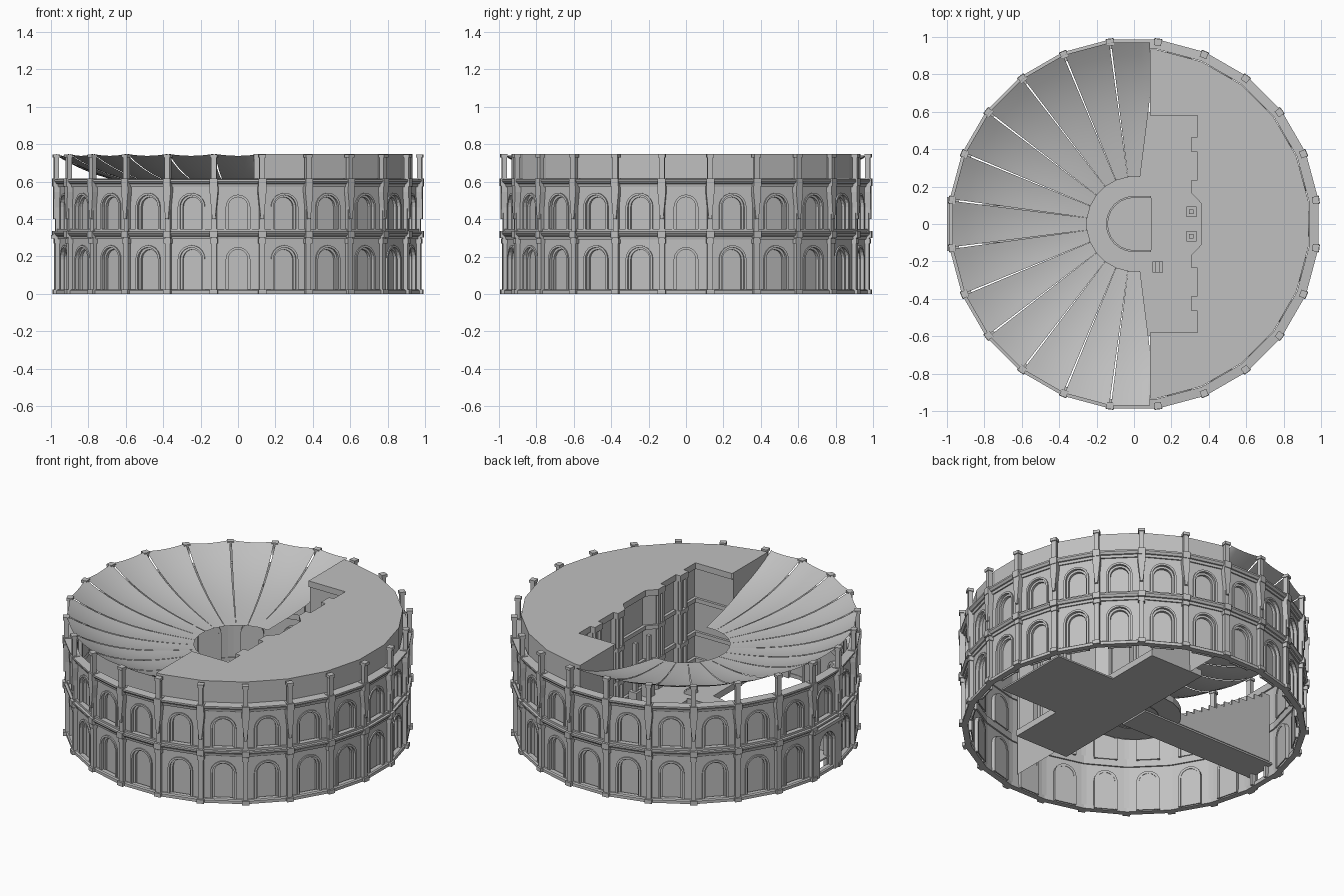
import bpy, bmesh
from math import pi, sin, cos, tan, radians

old = bpy.data.objects.get("Cube")
if old:
    bpy.data.objects.remove(old)

stone = bpy.data.materials.new("grey_stone")
stone.use_nodes = True
GREY = (0.53, 0.53, 0.53, 1)
stone.diffuse_color = GREY
stone.node_tree.nodes["Principled BSDF"].inputs["Base Color"].default_value = GREY

BAYS = 24
STEP = 2 * pi / BAYS
HALF = STEP / 2
WALL = 0.958                  # distance of the outer wall face from the axis
THICK = 0.014
ROOF = 0.748
FLOOR = 0.08
bay_angles = [k * STEP for k in range(BAYS)]
corner_angles = [(k + 0.5) * STEP for k in range(BAYS)]


def finish(bm, name, smooth=False, fix=True):
    if fix:
        bmesh.ops.recalc_face_normals(bm, faces=bm.faces[:])
    mesh = bpy.data.meshes.new(name)
    bm.to_mesh(mesh)
    bm.free()
    mesh.materials.append(stone)
    obj = bpy.data.objects.new(name, mesh)
    bpy.context.collection.objects.link(obj)
    if smooth:
        for p in mesh.polygons:
            p.use_smooth = True


def polar(angle, t, d, z):
    """Point at tangent offset t, distance d out and height z."""
    return (d * cos(angle) - t * sin(angle), d * sin(angle) + t * cos(angle), z)


def prism(bm, angle, pts, d0, d1):
    """Outline in the (tangent, height) plane, extruded outward from d0 to d1."""
    inner = [bm.verts.new(polar(angle, t, d0, z)) for t, z in pts]
    outer = [bm.verts.new(polar(angle, t, d1, z)) for t, z in pts]
    bm.faces.new(inner)
    bm.faces.new(outer[::-1])
    for i in range(len(pts)):
        j = (i + 1) % len(pts)
        bm.faces.new((inner[i], outer[i], outer[j], inner[j]))


def rect(w, z0, z1):
    return [(-w, z0), (-w, z1), (w, z1), (w, z0)]


def arch(w, z0, top, n=10):
    """Round-headed outline, from the right foot over to the left foot."""
    spring = top - w
    curve = [(w * cos(pi * i / n), spring + w * sin(pi * i / n)) for i in range(n + 1)]
    return [(w, z0)] + curve + [(-w, z0)]


def arch_band(w_out, w_in, z0, top):
    return arch(w_out, z0, top)[::-1] + arch(w_in, z0, top - w_out + w_in)


def box(bm, x0, x1, y0, y1, z0, z1):
    prism(bm, 0, [(y0, z0), (y0, z1), (y1, z1), (y1, z0)], x0, x1)


def ring(name, profile):
    """Closed (distance, height) profile swept round the polygon."""
    bm = bmesh.new()
    loops = [[bm.verts.new(polar(a, 0, d / cos(HALF), z)) for d, z in profile]
             for a in corner_angles]
    n = len(profile)
    for k in range(BAYS):
        a, b = loops[k], loops[(k + 1) % BAYS]
        for i in range(n):
            j = (i + 1) % n
            bm.faces.new((a[i], b[i], b[j], a[j]))
    finish(bm, name)


def strip(bm, path_a, za, path_b, zb):
    """Sheet between two plan paths at their own heights."""
    a = [bm.verts.new((x, y, za)) for x, y in path_a]
    b = [bm.verts.new((x, y, zb)) for x, y in path_b]
    for i in range(len(a) - 1):
        bm.faces.new((a[i], a[i + 1], b[i + 1], b[i]))


# Two storeys of arcade: wall, arch moulding, inner arch and closing panel
bay_w = (WALL - THICK) * tan(HALF)
for label, z0, z1, top in (("lower", 0.0, 0.30, 0.26), ("upper", 0.33, 0.58, 0.54)):
    wall, moulding, niche, panel = (bmesh.new() for _ in range(4))
    for k, a in enumerate(bay_angles):
        prism(wall, a, [(-bay_w, z0), (-bay_w, z1), (bay_w, z1), (bay_w, z0)]
              + arch(0.065, z0, top - 0.01), WALL - THICK, WALL)
        prism(moulding, a, arch_band(0.075, 0.063, z0, top), WALL - 0.005, WALL + 0.008)
        prism(niche, a, arch_band(0.067, 0.052, z0, top - 0.008), WALL - 0.037, WALL - 0.012)
        if not (label == "lower" and k == BAYS // 2):      # entrance stays open
            prism(panel, a, arch(0.06, z0, top - 0.015), WALL - 0.034, WALL - 0.028)
    finish(wall, label + "_arcade_wall")
    finish(moulding, label + "_arch_mouldings")
    finish(niche, label + "_inner_arches")
    finish(panel, label + "_arch_panels")

# Plinth and cornices
ring("plinth", [(0.94, 0), (0.975, 0), (0.975, 0.018), (0.968, 0.024), (0.94, 0.024)])
for label, z in (("lower", 0.292), ("upper", 0.572)):
    ring(label + "_cornice", [(0.935, z), (0.966, z), (0.969, z + 0.015), (0.976, z + 0.017),
                              (0.986, z + 0.03), (0.986, z + 0.04), (0.935, z + 0.044)])
ring("upper_sill", [(0.94, 0.333), (0.971, 0.333), (0.971, 0.346), (0.94, 0.346)])

# Pilasters, flared brackets and awning masts at every corner
pilasters, brackets, masts = (bmesh.new() for _ in range(3))
for a in corner_angles:
    for w, z0, z1, d in ((0.021, 0, 0.024, 0.998), (0.015, 0.02, 0.3, 0.987),
                         (0.02, 0.27, 0.295, 0.992), (0.021, 0.3, 0.337, 1.0),
                         (0.014, 0.33, 0.58, 0.985), (0.021, 0.575, 0.617, 1.0)):
        prism(pilasters, a, rect(w, z0, z1), 0.95, d)
    prism(brackets, a, [(-0.008, 0.4), (-0.022, 0.545), (-0.022, 0.575),
                        (0.022, 0.575), (0.022, 0.545), (0.008, 0.4)], 0.96, 0.996)
    for w, z0, z1, d0, d1 in ((0.014, 0.61, 0.728, 0.966, 0.992),
                              (0.019, 0.728, ROOF - 0.002, 0.962, 0.998)):
        prism(masts, a, rect(w, z0, z1), d0, d1)
finish(pilasters, "pilasters")
finish(brackets, "mast_brackets")
finish(masts, "awning_masts")

# Entrance portal
bm = bmesh.new()
prism(bm, pi, [(-0.14, 0), (-0.14, 0.3), (0.14, 0.3), (0.14, 0)] + arch(0.075, 0, 0.26),
      0.965, 0.985)
prism(bm, pi, rect(0.145, 0.295, 0.315), 0.96, 1.0)
finish(bm, "entrance_portal")

# Awning panels: sagging cloth strips with narrow slits between them
bm = bmesh.new()
ACROSS, ALONG, HOLE, RIM = 6, 10, 0.25, 0.97
for a in [radians(90 + 15 * k) for k in range(13)]:
    grid = []
    for i in range(ALONG + 1):
        f = i / ALONG
        d = HOLE + (RIM - HOLE) * f
        w = d * tan(HALF) - 0.0004 - 0.0045 * f
        row = []
        for j in range(ACROSS + 1):
            s = 2 * j / ACROSS - 1
            z = 0.55 + 0.07 * f + 0.128 * f ** 3 + 0.01 * f * (s * s - 1)
            x, y, z = polar(a, s * w, d, z)
            row.append(bm.verts.new((min(x, 0.085), y, z)))
        grid.append(row)
    for i in range(ALONG):
        for j in range(ACROSS):
            bm.faces.new((grid[i][j], grid[i + 1][j], grid[i + 1][j + 1], grid[i][j + 1]))
finish(bm, "awning", smooth=True, fix=False)

# Flat roof over the stage building and its outer skirt
half = [(0.085, 0.58), (0.34, 0.58), (0.34, 0.465), (0.308, 0.465), (0.308, 0.385),
        (0.34, 0.385), (0.34, 0.235), (0.308, 0.235), (0.308, 0.165), (0.36, 0.11)]
front = half + [(x, -y) for x, y in half[::-1]]
R = 0.94
edge = R * cos(HALF)
rim = [(0.085, -edge)] + [(R * cos(a), R * sin(a))
                          for a in [radians(-82.5 + 15 * k) for k in range(12)]] + [(0.085, edge)]
bm = bmesh.new()
bm.faces.new([bm.verts.new((x, y, ROOF)) for x, y in rim + front])
finish(bm, "stage_roof", fix=False)
bm = bmesh.new()
strip(bm, rim, 0.6, rim, ROOF)
finish(bm, "roof_skirt", fix=False)

# Scene wall, set back behind three projecting cornices
back = [(x + (0.018 if x > 0.1 else 0), y + (0.015 if y > 0.5 else -0.015 if y < -0.5 else 0))
        for x, y in front]
bm = bmesh.new()
strip(bm, [(0.085, edge)] + back + [(0.085, -edge)], FLOOR,
      [(0.085, edge)] + back + [(0.085, -edge)], ROOF)
finish(bm, "scene_wall", fix=False)
bm = bmesh.new()
for z0, z1 in ((FLOOR, 0.15), (0.29, 0.315), (0.5, 0.525), (0.71, ROOF)):
    strip(bm, back, z0, front, z0)
    strip(bm, front, z0, front, z1)
    strip(bm, front, z1, back, z1)
finish(bm, "scene_cornices", fix=False)

# Columns on the scene wall piers and beside the main doorway
bm = bmesh.new()
for s in (-1, 1):
    for y in (0.18, 0.22, 0.4, 0.45):
        box(bm, 0.31, 0.328, s * y - 0.009, s * y + 0.009, 0.15, 0.72)
finish(bm, "pier_columns")
bm = bmesh.new()
for s in (-1, 1):
    box(bm, 0.28, 0.335, s * 0.065 - 0.028, s * 0.065 + 0.028, 0.12, 0.2)
    box(bm, 0.293, 0.317, s * 0.065 - 0.012, s * 0.065 + 0.012, 0.2, 0.5)
finish(bm, "doorway_columns")

# Stage, rear hall and entrance passage floors
bm = bmesh.new()
box(bm, 0.0, 0.37, -0.6, 0.6, FLOOR, FLOOR + 0.006)
box(bm, 0.09, 0.37, -0.6, 0.6, FLOOR + 0.006, FLOOR + 0.04)
for s in (-1, 1):
    lo, hi = sorted((s * 0.15, s * 0.6))
    box(bm, 0.0, 0.09, lo, hi, FLOOR + 0.006, FLOOR + 0.04)
box(bm, 0.37, 0.77, -0.25, 0.25, FLOOR, FLOOR + 0.01)
box(bm, -0.95, 0.0, -0.1, 0.1, FLOOR - 0.01, FLOOR)
finish(bm, "stage_floor")

# Orchestra floor with its raised rim
bm = bmesh.new()
arc = [radians(90 + 15 * k) for k in range(13)]
bm.faces.new([bm.verts.new((0.27 * cos(a), 0.27 * sin(a), FLOOR + 0.005)) for a in arc])
circles = [[(r * cos(a), r * sin(a)) for a in arc] for r in (0.14, 0.15, 0.27)]
circles = [[(0.09, c[0][1])] + c + [(0.09, c[-1][1])] for c in circles]
for (i, z), (j, w) in (((0, FLOOR), (0, 0.13)), ((0, 0.13), (1, 0.13)), ((1, 0.13), (1, 0.121)),
                       ((1, 0.121), (2, 0.121)), ((2, 0.121), (2, FLOOR))):
    strip(bm, circles[i], z, circles[j], w)
finish(bm, "orchestra")

# Small stair up to the stage
bm = bmesh.new()
for i in range(3):
    box(bm, 0.1 + 0.018 * i, 0.118 + 0.018 * i, -0.26, -0.2, 0.12, 0.17 - 0.015 * i)
finish(bm, "stage_stair")

# Stepped walls on both sides of the entrance passage
bm = bmesh.new()
TREADS = 12
run = (0.92 - 0.25) / TREADS
steps = [(0.92, FLOOR), (0.25, FLOOR)]
for i in range(TREADS):
    z = 0.12 + 0.033 * (i + 1)
    steps += [(0.25 + run * i, z), (0.25 + run * (i + 1), z)]
for y in (-0.105, 0.095):
    a = [bm.verts.new((-x, y, z)) for x, z in steps]
    b = [bm.verts.new((-x, y + 0.01, z)) for x, z in steps]
    bm.faces.new(a)
    bm.faces.new(b[::-1])
    for i in range(len(a)):
        j = (i + 1) % len(a)
        bm.faces.new((a[i], b[i], b[j], a[j]))
finish(bm, "passage_step_walls")
